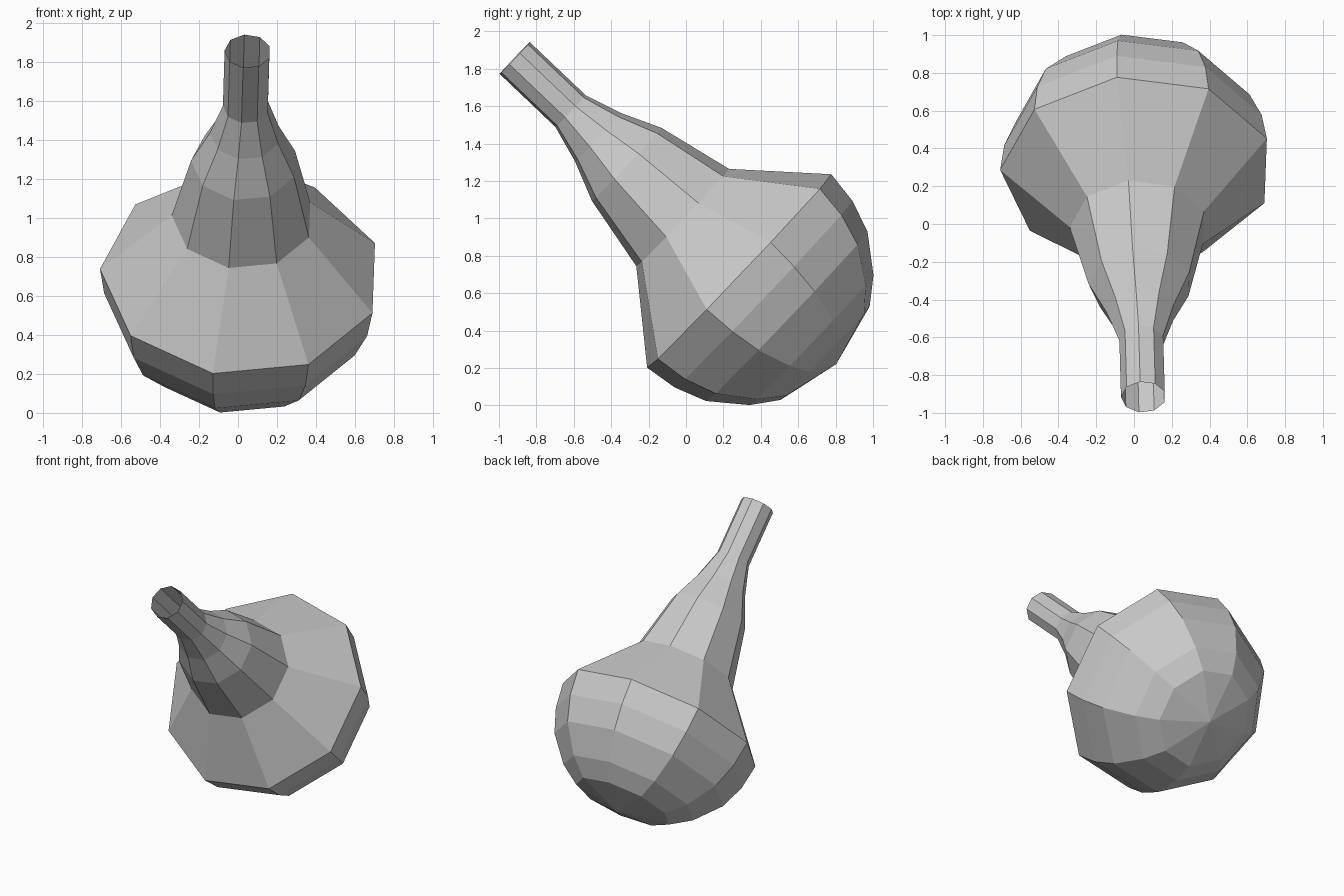
import bpy, bmesh, math
from mathutils import Vector

if "Cube" in bpy.data.objects:
    bpy.data.objects.remove(bpy.data.objects["Cube"])

SIDES = 9
START = math.radians(-8.5)
CENTRE = Vector((0.016, 0.284, 0.715))            # middle of the widest ring
AXIS = Vector((0.0205, -0.724, 0.689)).normalized()  # leans forward and up
SIDE = Vector((1, 0, 0))
SIDE = (SIDE - AXIS * SIDE.dot(AXIS)).normalized()
UP = SIDE.cross(AXIS).normalized()
if UP.z < 0:
    UP = -UP

# (distance along axis, radius) from open mouth down to the widest ring and bowl
PROFILE = [(1.657, 0.119), (1.245, 0.119), (1.04, 0.182), (0.83, 0.274),
           (0.417, 0.365), (0.0, 0.725), (-0.18, 0.70), (-0.352, 0.635),
           (-0.535, 0.487), (-0.635, 0.35)]
POLE = -0.717


def ring(bm, t, r):
    verts = []
    for i in range(SIDES):
        a = START + math.tau * i / SIDES
        verts.append(bm.verts.new(CENTRE + AXIS * t + (SIDE * math.sin(a) + UP * math.cos(a)) * r))
    return verts


# Gourd: open neck, flared shoulder, round bowl
bm = bmesh.new()
rings = [ring(bm, t, r) for t, r in PROFILE]
for a, b in zip(rings, rings[1:]):
    for i in range(SIDES):
        j = (i + 1) % SIDES
        bm.faces.new((a[i], a[j], b[j], b[i]))

# Closed end of the bowl
tip = bm.verts.new(CENTRE + AXIS * POLE)
last = rings[-1]
for i in range(SIDES):
    bm.faces.new((last[i], last[(i + 1) % SIDES], tip))

# Faces point away from the axis
bm.normal_update()
f = bm.faces[:][5 * SIDES]
if f.normal.dot(f.calc_center_median() - CENTRE) < 0:
    bmesh.ops.reverse_faces(bm, faces=bm.faces[:])

mesh = bpy.data.meshes.new("gourd_flask")
bm.to_mesh(mesh)
bm.free()
bpy.context.collection.objects.link(bpy.data.objects.new("gourd_flask", mesh))
